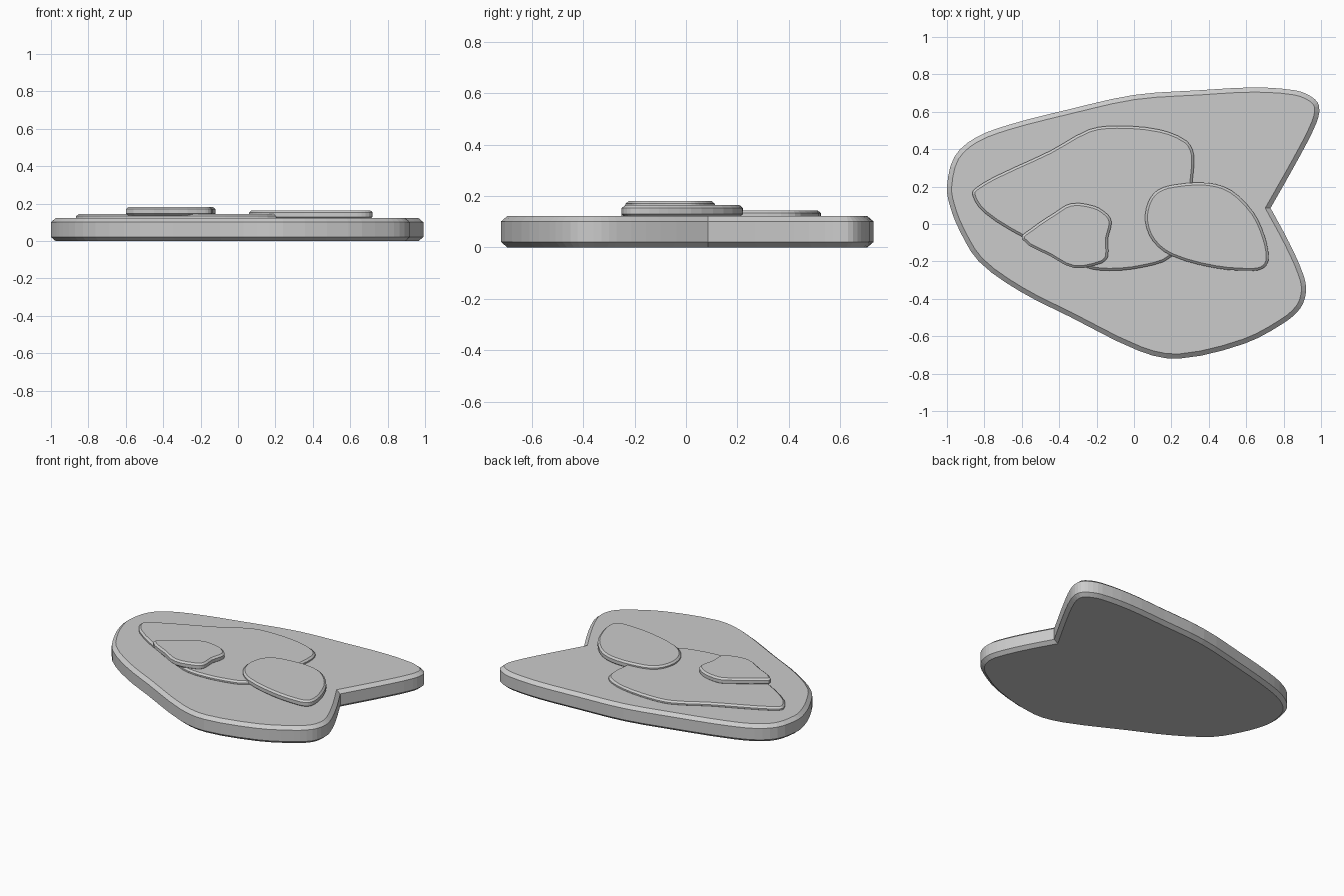
import bpy, bmesh
from mathutils import Vector

if "Cube" in bpy.data.objects:
    bpy.data.objects.remove(bpy.data.objects["Cube"])


def smooth_outline(pts, corner=None, steps=3):
    """Closed Catmull-Rom outline; one control point may stay a sharp corner."""
    p = [Vector(q) for q in pts]
    n = len(p)
    out = []
    for i in range(n):
        j = (i + 1) % n
        a, b, c, d = p[i - 1], p[i], p[j], p[(i + 2) % n]
        # centripetal-style tangents scaled to the segment length
        L = (c - b).length
        m0 = (c - a).normalized() * L if i != corner else (c - b)
        m1 = (d - b).normalized() * L if j != corner else (c - b)
        for k in range(steps):
            t = k / steps
            out.append(b * (2*t**3 - 3*t**2 + 1) + m0 * (t**3 - 2*t**2 + t)
                       + c * (3*t**2 - 2*t**3) + m1 * (t**3 - t**2))
    return out


def inset(loop, dist):
    """Mitred inset of a clockwise outline."""
    n = len(loop)
    res = []
    for i in range(n):
        e0 = (loop[i] - loop[i - 1]).normalized()
        e1 = (loop[(i + 1) % n] - loop[i]).normalized()
        n0, n1 = Vector((e0.y, -e0.x)), Vector((e1.y, -e1.x))
        m = (n0 + n1).normalized()
        res.append(loop[i] + m * dist / max(m.dot(n0), 0.5))
    return res


def slab(name, pts, z0, z1, cham, corner=None):
    """Flat plate with chamfered top and bottom rims."""
    outer = smooth_outline(pts, corner)
    inner = inset(outer, cham)
    bm = bmesh.new()
    rings = [[bm.verts.new((v.x, v.y, z)) for v in loop] for loop, z in
             ((inner, z0), (outer, z0 + cham * 0.85),
              (outer, z1 - cham * 0.85), (inner, z1))]
    n = len(outer)
    for r, s in zip(rings, rings[1:]):
        for i in range(n):
            j = (i + 1) % n
            bm.faces.new((r[i], r[j], s[j], s[i]))
    bm.faces.new(rings[0])
    bm.faces.new(rings[-1])
    bmesh.ops.recalc_face_normals(bm, faces=bm.faces)
    me = bpy.data.meshes.new(name)
    bm.to_mesh(me)
    bm.free()
    ob = bpy.data.objects.new(name, me)
    bpy.context.collection.objects.link(ob)
    return ob


# Base plate: notched leaf outline (sharp notch on the right)
base = [(-1, .2), (-.96, .36), (-.85, .46), (-.67, .53), (-.36, .61), (0, .69),
        (.35, .715), (.64, .73), (.86, .715), (.95, .68), (.99, .63),
        (.975, .54), (.885, .36), (.73, .085), (.83, -.10), (.905, -.27),
        (.92, -.36), (.89, -.45), (.80, -.53), (.59, -.64), (.24, -.72),
        (.03, -.68), (-.345, -.495), (-.61, -.36), (-.83, -.20),
        (-.935, -.03), (-.985, .10)]
slab("base_plate", base, 0, .122, .025, corner=13)

# Large thin patch in the middle
middle = [(-.865, .16), (-.835, .2), (-.72, .265), (-.45, .39), (-.24, .505),
          (-.09, .525), (.135, .505), (.28, .445), (.32, .37), (.31, .21),
          (.29, 0), (.2, -.175), (.055, -.23), (-.13, -.25), (-.265, -.23),
          (-.595, -.07), (-.80, .06)]
slab("middle_patch", middle, .112, .144, .013)

# Rounded patch on the right
right = [(.06, .015), (.075, .115), (.125, .18), (.215, .21), (.39, .22),
         (.52, .18), (.64, .06), (.70, -.07), (.72, -.18), (.70, -.23),
         (.64, -.25), (.43, -.235), (.2, -.17), (.10, -.09)]
slab("right_patch", right, .118, .164, .013)

# Small top patch on the left
left = [(-.6, -.08), (-.55, -.025), (-.425, .06), (-.335, .11), (-.21, .095),
        (-.14, .05), (-.12, .005), (-.14, -.08), (-.14, -.175),
        (-.175, -.21), (-.32, -.235), (-.45, -.17)]
slab("left_patch", left, .136, .181, .013)
